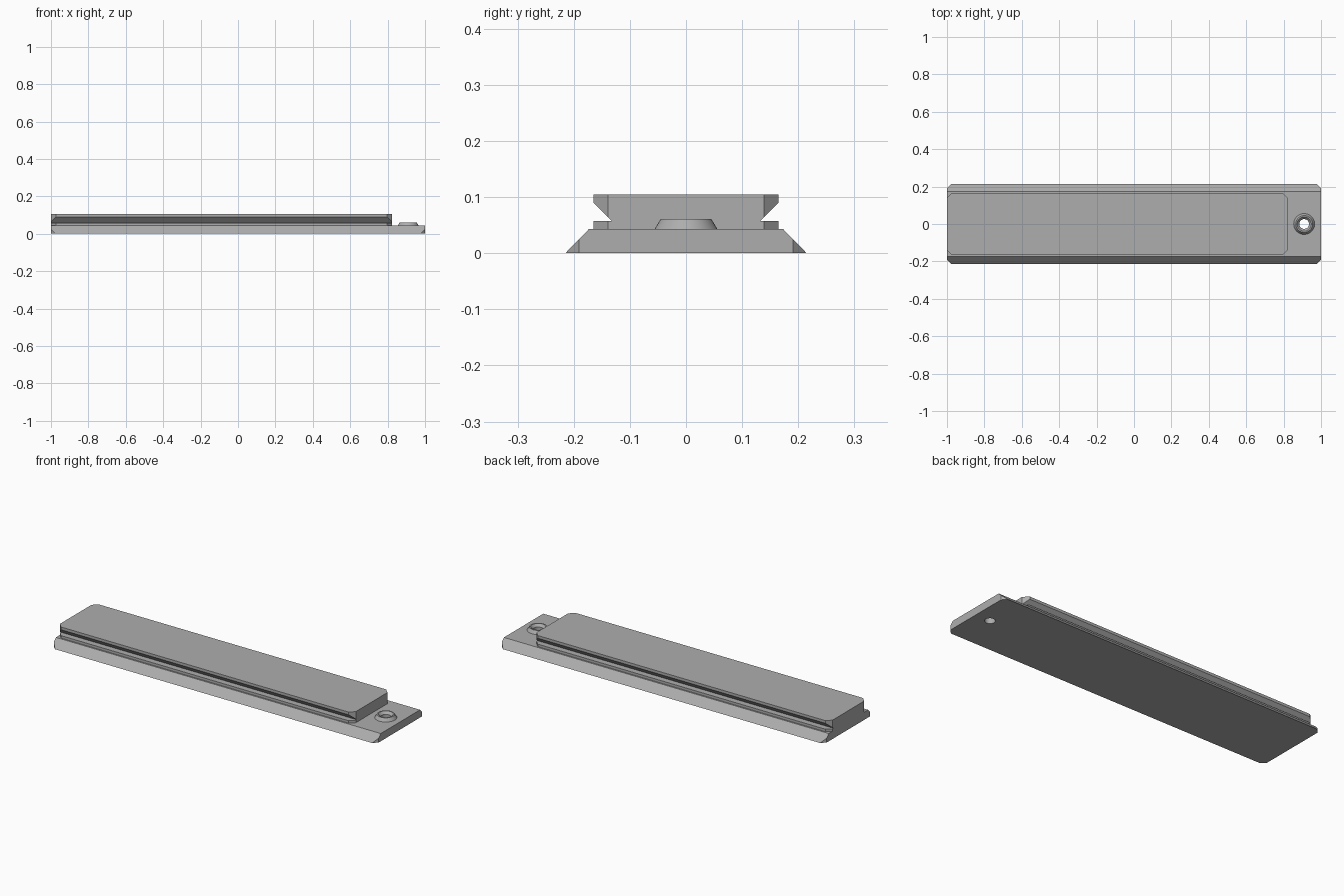
import bpy, bmesh
from math import cos, sin, pi
from mathutils import Vector

if "Cube" in bpy.data.objects:
    bpy.data.objects.remove(bpy.data.objects["Cube"], do_unlink=True)

GREY = (0.42, 0.42, 0.42, 1)
grey = bpy.data.materials.new("plain grey")
grey.use_nodes = True
grey.diffuse_color = GREY
grey.node_tree.nodes["Principled BSDF"].inputs["Base Color"].default_value = GREY


def make_object(name, bm):
    bmesh.ops.recalc_face_normals(bm, faces=bm.faces)
    mesh = bpy.data.meshes.new(name)
    bm.to_mesh(mesh)
    bm.free()
    mesh.materials.append(grey)
    obj = bpy.data.objects.new(name, mesh)
    bpy.context.collection.objects.link(obj)
    return obj


def bar(name, half, x0, x1, chamfer):
    """Extrude a mirrored (y, z) profile along x and clip its four corners."""
    profile = half + [(-y, z) for y, z in reversed(half)]
    bm = bmesh.new()
    face = bm.faces.new([bm.verts.new((x0, y, z)) for y, z in profile])
    ext = bmesh.ops.extrude_face_region(bm, geom=[face], use_keep_orig=True)
    moved = [v for v in ext["geom"] if isinstance(v, bmesh.types.BMVert)]
    bmesh.ops.translate(bm, verts=moved, vec=(x1 - x0, 0, 0))
    width = max(y for y, z in half)
    for x, sx in ((x0, -1), (x1, 1)):
        for sy in (-1, 1):
            cut = bmesh.ops.bisect_plane(
                bm, geom=bm.verts[:] + bm.edges[:] + bm.faces[:],
                plane_co=(x, sy * (width - chamfer), 0),
                plane_no=Vector((sx, sy, 0)).normalized(), clear_outer=True)
            rim = [e for e in cut["geom_cut"]
                   if isinstance(e, bmesh.types.BMEdge) and e.is_boundary]
            bmesh.ops.edgenet_fill(bm, edges=rim)
    return make_object(name, bm)


def lathe(name, profile, x, closed, sides=40):
    """Revolve an (r, z) profile around a vertical axis at x."""
    bm = bmesh.new()
    rings = [[bm.verts.new((x + r * cos(2 * pi * i / sides),
                            r * sin(2 * pi * i / sides), z))
              for i in range(sides)] for r, z in profile]
    pairs = list(zip(rings, rings[1:]))
    if closed:
        pairs.append((rings[-1], rings[0]))
    else:
        bm.faces.new(rings[0])
        bm.faces.new(rings[-1])
    for a, b in pairs:
        for i in range(sides):
            j = (i + 1) % sides
            bm.faces.new((a[i], a[j], b[j], b[i]))
    return make_object(name, bm)


# Sloped base plate and grooved upper rail
base = bar("base_plate", [(0.215, 0), (0.173, 0.043)], -1, 1, 0.024)
rail = bar("upper_rail", [(0.165, 0.043), (0.165, 0.057), (0.132, 0.057),
                          (0.165, 0.090), (0.165, 0.105)], -1, 0.823, 0.026)

# Screw hole through the base
HOLE_X, HOLE_R = 0.91, 0.026
cutter = lathe("hole_cutter", [(HOLE_R, -0.1), (HOLE_R, 0.1)], HOLE_X, False)
cutter.hide_render = True
mod = base.modifiers.new("screw_hole", "BOOLEAN")
mod.operation = "DIFFERENCE"
mod.solver = "EXACT"
mod.object = cutter
bpy.context.view_layer.objects.active = base
bpy.ops.object.modifier_apply(modifier=mod.name)
bpy.data.objects.remove(cutter, do_unlink=True)

# Raised tapered collar with a countersunk mouth
collar = lathe("screw_collar", [(0.056, 0.043), (0.045, 0.061), (0.038, 0.061),
                                (HOLE_R, 0.047), (HOLE_R, 0.043)], HOLE_X, True)

# Smooth shading on the round parts, with sharp edges kept
for obj in (base, collar):
    bpy.ops.object.select_all(action="DESELECT")
    obj.select_set(True)
    bpy.context.view_layer.objects.active = obj
    bpy.ops.object.shade_smooth_by_angle(angle=pi / 6)
